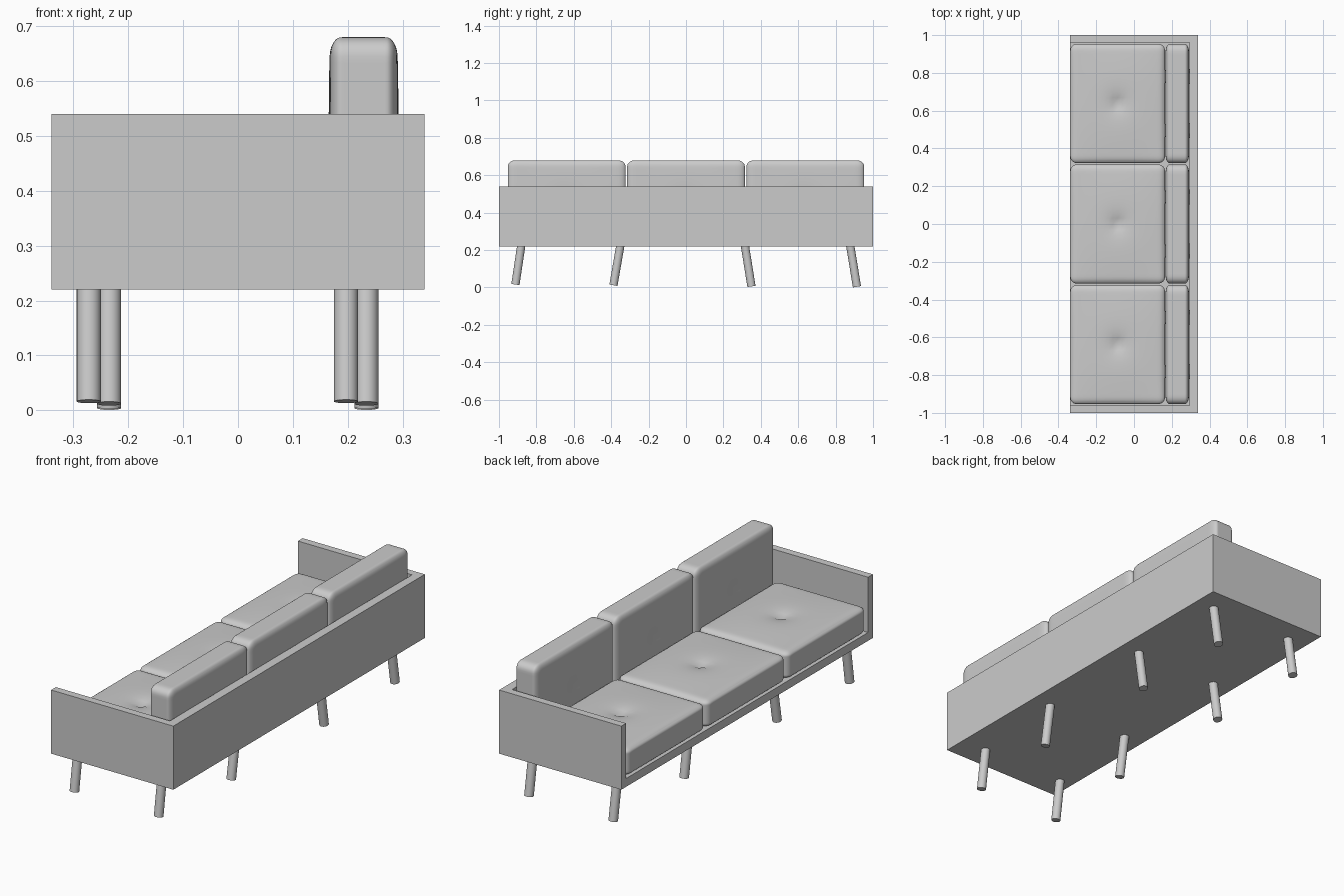
import bpy, bmesh, math
from mathutils import Vector, Matrix

old = bpy.data.objects.get("Cube")
if old:
    bpy.data.objects.remove(old, do_unlink=True)

grey = bpy.data.materials.new("plain grey")
grey.use_nodes = True
GREY = (0.6, 0.6, 0.6, 1)
grey.diffuse_color = GREY
grey.node_tree.nodes["Principled BSDF"].inputs["Base Color"].default_value = GREY


def add_object(name, bm):
    mesh = bpy.data.meshes.new(name)
    bm.to_mesh(mesh)
    bm.free()
    mesh.materials.append(grey)
    obj = bpy.data.objects.new(name, mesh)
    bpy.context.collection.objects.link(obj)
    return obj


def box(name, low, high):
    bm = bmesh.new()
    low, high = Vector(low), Vector(high)
    bmesh.ops.create_cube(bm, size=1)
    for v in bm.verts:
        v.co = (low + high) / 2 + v.co * (high - low)
    return add_object(name, bm)


def cushion(name, low, high, radii, axis, puff, dimple):
    """Rounded box, crowned on every face, with a button tuft along one axis."""
    bm = bmesh.new()
    bmesh.ops.create_cube(bm, size=2)
    bmesh.ops.subdivide_edges(bm, edges=bm.edges[:], cuts=31, use_grid_fill=True)
    low, high = Vector(low), Vector(high)
    centre, half = (low + high) / 2, (high - low) / 2
    side = [i for i in range(3) if i != axis]
    for v in bm.verts:
        u = [math.sin(c * math.pi / 2) for c in v.co]
        inner, offset = Vector(), Vector()
        for i in range(3):
            p, limit = u[i] * half[i], half[i] - radii[i]
            inner[i] = max(-limit, min(limit, p))
            offset[i] = (p - inner[i]) / radii[i]
        if offset.length > 0:
            offset.normalize()
        p = inner + Vector([offset[i] * radii[i] for i in range(3)])
        # crown and central tuft
        crown = (1 - u[side[0]] ** 2) * (1 - u[side[1]] ** 2)
        dist = math.hypot(p[side[0]], p[side[1]])
        p[axis] += u[axis] * (puff * crown - dimple * math.exp(-dist / 0.04))
        v.co = centre + p
    for f in bm.faces:
        f.smooth = True
    return add_object(name, bm)


# Frame: one solid box hollowed out, open towards the seat side
frame = box("frame", (-0.34, -1, 0.22), (0.34, 1, 0.54))
cutter = box("frame_cutter", (-0.5, -0.962, 0.262), (0.295, 0.962, 0.7))
cutter.hide_render = True
cut = frame.modifiers.new("hollow", 'BOOLEAN')
cut.operation = 'DIFFERENCE'
cut.solver = 'EXACT'
cut.object = cutter
bpy.context.view_layer.objects.active = frame
frame.select_set(True)
bpy.ops.object.modifier_apply(modifier="hollow")
bpy.data.objects.remove(cutter, do_unlink=True)

# Three seat cushions and three back cushions
for n in range(3):
    y = (n - 1) * 0.638
    cushion(f"seat_cushion_{n + 1}", (-0.338, y - 0.315, 0.262), (0.164, y + 0.315, 0.397),
            (0.035, 0.035, 0.02), 2, 0.012, 0.03)
    cushion(f"back_cushion_{n + 1}", (0.168, y - 0.315, 0.262), (0.29, y + 0.315, 0.68),
            (0.02, 0.04, 0.035), 0, 0.004, 0.015)

# Eight round legs, splayed towards the ends: top y, foot y, foot z, two x positions
legs = [(-0.88, -0.912, 0.016, -0.272, 0.197), (-0.35, -0.388, 0.012, -0.235, 0.234),
        (0.314, 0.35, 0.006, -0.235, 0.234), (0.877, 0.914, 0.004, -0.235, 0.234)]
for n, (top_y, foot_y, foot_z, *columns) in enumerate(legs):
    for label, x in zip(("front", "back"), columns):
        top, foot = Vector((x, top_y, 0.23)), Vector((x, foot_y, foot_z))
        bm = bmesh.new()
        turn = (top - foot).to_track_quat('Z', 'Y').to_matrix().to_4x4()
        bmesh.ops.create_cone(bm, cap_ends=True, segments=32, radius1=0.022, radius2=0.022,
                              depth=(top - foot).length,
                              matrix=Matrix.Translation((top + foot) / 2) @ turn)
        for f in bm.faces:
            f.smooth = len(f.verts) == 4
        leg = add_object(f"{label}_leg_{n + 1}", bm)
        for e in leg.data.edges:
            e.use_edge_sharp = True if abs((leg.data.vertices[e.vertices[0]].co
                                            - leg.data.vertices[e.vertices[1]].co).length) < 0.01 else False
